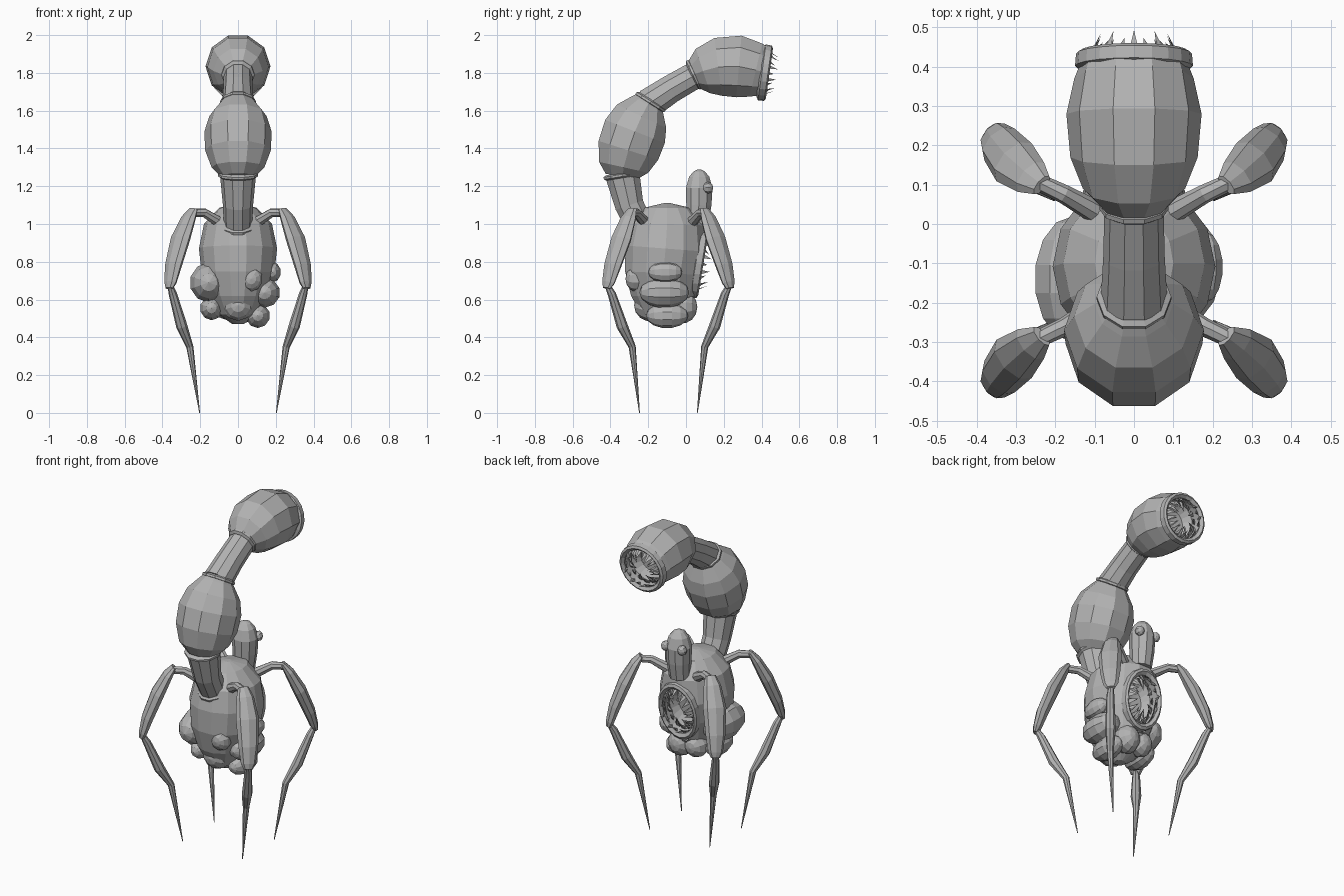
import bpy, bmesh, math
from mathutils import Vector, Matrix

grey = bpy.data.materials.new("plain grey")
grey.diffuse_color = (0.45, 0.45, 0.45, 1)


def finish(bm, name):
    bmesh.ops.recalc_face_normals(bm, faces=bm.faces[:])
    me = bpy.data.meshes.new(name)
    bm.to_mesh(me)
    bm.free()
    me.materials.append(grey)
    ob = bpy.data.objects.new(name, me)
    bpy.context.collection.objects.link(ob)
    return ob


def skin(bm, loops):
    for a, b in zip(loops, loops[1:]):
        n = len(a)
        for i in range(n):
            j = (i + 1) % n
            bm.faces.new((a[i], a[j], b[j], b[i]))


def tube(name, rings, sides=10, hint=(1, 0, 0), cap_end=True, cut=None):
    """Loft elliptical rings (x, y, z, r_side[, r_other]) along their own path."""
    bm = bmesh.new()
    pts = [Vector(r[:3]) for r in rings]
    loops = []
    for i, r in enumerate(rings):
        t = (pts[min(i + 1, len(pts) - 1)] - pts[max(i - 1, 0)]).normalized()
        u = Vector(hint)
        u = (u - t * u.dot(t)).normalized()
        v = t.cross(u)
        loop = []
        for k in range(sides):
            a = 2 * math.pi * k / sides
            loop.append(bm.verts.new(pts[i] + u * r[3] * math.cos(a) + v * r[-1] * math.sin(a)))
        loops.append(loop)
    skin(bm, loops)
    bm.faces.new(loops[0])
    if cap_end:
        bm.faces.new(loops[-1])
    if cut:
        geom = bm.verts[:] + bm.edges[:] + bm.faces[:]
        bmesh.ops.bisect_plane(bm, geom=geom, plane_co=cut[0], plane_no=cut[1], clear_outer=True)
    return finish(bm, name)


def ball(name, c, r, u=10, v=7):
    bm = bmesh.new()
    m = Matrix.Translation(c) @ Matrix.Diagonal((*r, 1)) @ Matrix.Rotation(math.pi / 2, 4, 'X')
    bmesh.ops.create_uvsphere(bm, u_segments=u, v_segments=v, radius=1, matrix=m)
    return finish(bm, name)


def collar(name, y, z, dy, dz, r):
    """Thin raised lip around a neck joint."""
    t = Vector((0, dy, dz)).normalized() * 0.012
    tube(name, [(0, y + t.y * k, z + t.z * k, r + e)
                for k, e in ((-1.2, -0.004), (-0.5, 0.01), (0.5, 0.01), (1.2, -0.004))])


def mouth(name, c, normal, rx, ry, sides=20):
    """Rim, throat and two rows of inward teeth, facing along normal."""
    n = Vector(normal).normalized()
    x = Vector((1, 0, 0))
    y = n.cross(x)
    c = Vector(c)

    def at(a, r, d):
        return c + x * rx * r * math.cos(a) + y * ry * r * math.sin(a) + n * d

    bm = bmesh.new()
    prof = [(0.97, -0.03), (1.12, -0.018), (1.1, 0.014), (1.0, 0.022),
            (0.88, 0.008), (0.84, -0.05), (0.55, -0.09), (0.02, -0.1)]
    loops = [[bm.verts.new(at(2 * math.pi * k / sides, r, d)) for k in range(sides)] for r, d in prof]
    skin(bm, loops)
    bm.faces.new(loops[-1])
    finish(bm, name + "_rim")

    bm = bmesh.new()
    for count, off, base, d0, tip, d1 in ((20, 0, 0.9, 0.0, 0.58, 0.05),
                                          (14, 0.5, 0.84, -0.03, 0.3, 0.012)):
        for k in range(count):
            a = 2 * math.pi * (k + off) / count
            w = 2.2 / count
            foot = [bm.verts.new(p) for p in (at(a - w, base, d0), at(a, base - 0.06, d0 + 0.012),
                                              at(a + w, base, d0), at(a, base, d0 - 0.02))]
            far = d1 + (0.012 if k % 2 else -0.006)
            top = bm.verts.new(at(a, tip + (0.08 if k % 2 else 0), far))
            for i in range(4):
                bm.faces.new((foot[i], foot[(i + 1) % 4], top))
            bm.faces.new(foot)
    finish(bm, name + "_teeth")


# Body, sliced open where the belly mouth sits
belly_c, belly_n = (0, 0.07, 0.79), (0, 0.985, -0.16)
tube("body", [(0, -0.1, 1.11, 0.02, 0.02), (0, -0.1, 1.085, 0.1, 0.13), (0, -0.1, 1.0, 0.18, 0.2),
              (0, -0.108, 0.87, 0.207, 0.222), (0, -0.12, 0.74, 0.192, 0.208),
              (0, -0.12, 0.62, 0.15, 0.175), (0, -0.12, 0.52, 0.1, 0.12), (0, -0.12, 0.47, 0.03, 0.03)],
     sides=14, cut=(belly_c, belly_n))
mouth("belly_mouth", belly_c, belly_n, 0.118, 0.165)

# Long neck, bulb and trumpet head
tube("lower_neck", [(0, -0.24, 0.98, 0.075), (0, -0.30, 1.1, 0.08), (0, -0.335, 1.255, 0.095)])
tube("neck_bulb", [(0, -0.335, 1.255, 0.095), (0, -0.33, 1.30, 0.14), (0, -0.305, 1.39, 0.174),
                   (0, -0.27, 1.49, 0.178), (0, -0.235, 1.57, 0.152), (0, -0.203, 1.63, 0.1),
                   (0, -0.19, 1.65, 0.08)])
tube("upper_neck", [(0, -0.2, 1.635, 0.085), (0, -0.08, 1.715, 0.078), (0, 0.06, 1.795, 0.075)])
tube("head", [(0, 0.04, 1.79, 0.08), (0, 0.09, 1.81, 0.13), (0, 0.17, 1.832, 0.162),
              (0, 0.28, 1.834, 0.172), (0, 0.37, 1.815, 0.152), (0, 0.415, 1.802, 0.134)], cap_end=False)
mouth("head_mouth", (0, 0.42, 1.80), (0, 0.99, -0.14), 0.134, 0.134)
collar("lower_collar", -0.335, 1.258, -0.05, 0.3, 0.097)
collar("upper_collar", -0.188, 1.645, 0.24, 0.38, 0.085)
collar("head_collar", 0.042, 1.79, 0.25, 0.12, 0.078)
collar("base_collar", -0.245, 0.985, -0.06, 0.12, 0.076)

# Small second head with bead eyes
tube("small_head", [(0, 0.06, 1.0, 0.06), (0, 0.068, 1.1, 0.07), (0, 0.07, 1.19, 0.074),
                    (0, 0.07, 1.25, 0.056), (0, 0.07, 1.278, 0.032), (0, 0.07, 1.288, 0.01)])
for s, n in ((-1, "left"), (1, "right")):
    ball(n + "_eye", (s * 0.056, 0.117, 1.192), (0.027, 0.027, 0.031), 8, 6)

# Cluster of swellings around the underside
lumps = [(-0.155, -0.14, 0.69, 0.103, 0.16, 0.108), (-0.14, -0.12, 0.555, 0.062, 0.11, 0.066),
         (0.07, -0.265, 0.71, 0.062, 0.055, 0.068), (0.14, -0.115, 0.637, 0.085, 0.132, 0.082),
         (0.105, -0.1, 0.515, 0.066, 0.112, 0.067), (0.182, -0.11, 0.745, 0.046, 0.09, 0.056),
         (0.04, -0.015, 0.56, 0.075, 0.075, 0.085), (-0.06, -0.02, 0.565, 0.07, 0.07, 0.075),
         (0.0, -0.19, 0.57, 0.085, 0.085, 0.085)]
for i, l in enumerate(lumps):
    ball("swelling_%d" % (i + 1), l[:3], l[3:])

# Four mirrored legs: hip, flat thigh, spiked shin
YC = -0.093
hip = [(0.1, 0.125, 1.01, 0.03), (0.18, 0.17, 1.06, 0.024), (0.245, 0.2, 1.06, 0.022)]
thigh = [(0.235, 0.192, 1.078, 0.03, 0.014), (0.262, 0.212, 1.03, 0.05, 0.028),
         (0.305, 0.25, 0.92, 0.066, 0.038), (0.342, 0.295, 0.78, 0.056, 0.034),
         (0.358, 0.318, 0.69, 0.042, 0.024), (0.364, 0.327, 0.66, 0.026, 0.014)]
shin = [(0.36, 0.325, 0.68, 0.014), (0.345, 0.3, 0.63, 0.022), (0.298, 0.245, 0.46, 0.03),
        (0.255, 0.192, 0.35, 0.019), (0.203, 0.153, 0.0, 0.002)]
for sx, xn in ((-1, "left"), (1, "right")):
    for sy, yn in ((-1, "front"), (1, "back")):
        for part, rings in (("hip", hip), ("thigh", thigh), ("shin", shin)):
            tube("%s_%s_%s" % (yn, xn, part),
                 [(sx * r[0], YC + sy * r[1], *r[2:]) for r in rings],
                 sides=8, hint=(-0.67 * sx, 0.74 * sy, 0))
